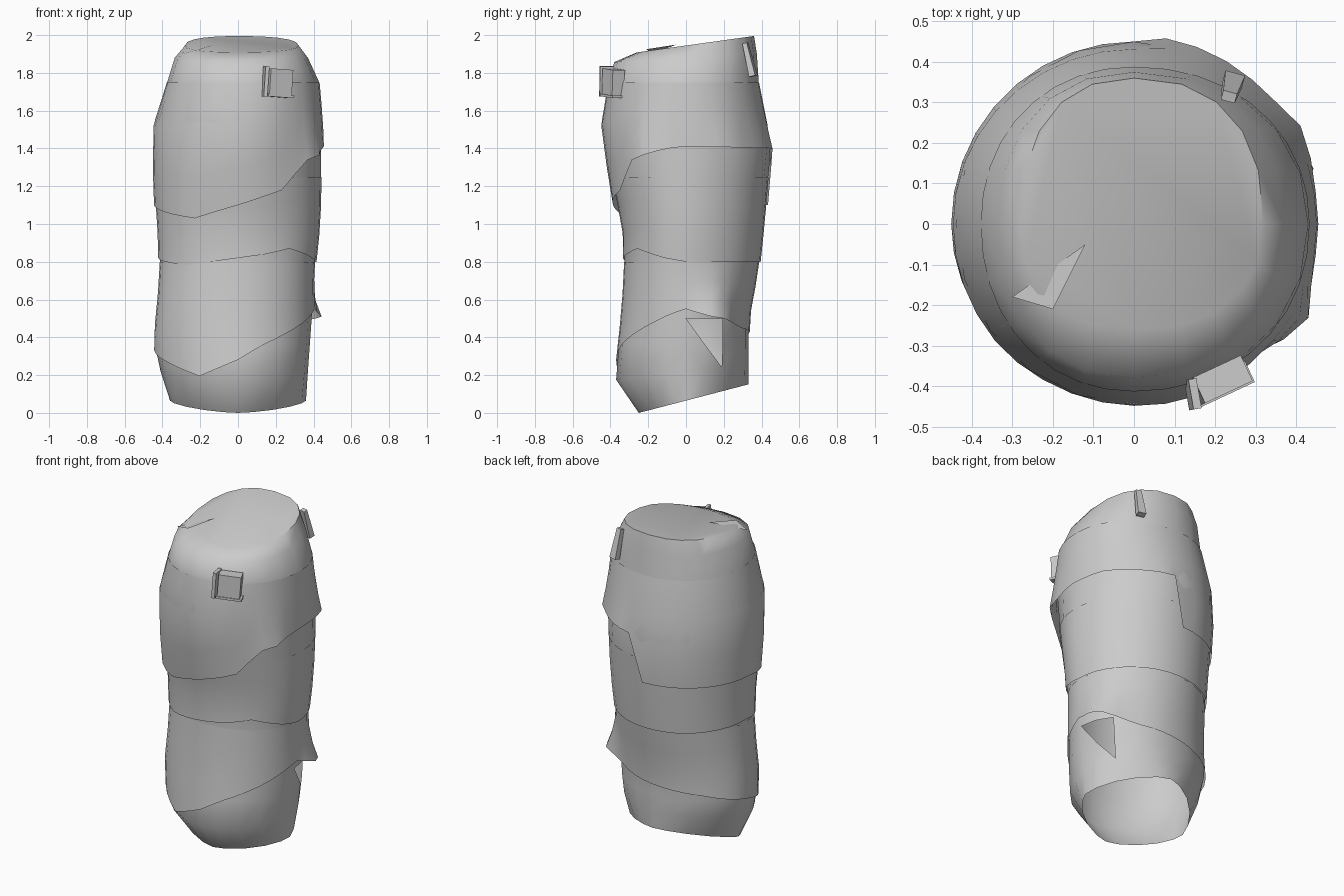
import bpy, bmesh, math
from math import cos, sin, radians, exp, copysign
from mathutils import Vector, Euler

if "Cube" in bpy.data.objects:
    bpy.data.objects.remove(bpy.data.objects["Cube"])

GREY = (0.6, 0.6, 0.6, 1)
mat = bpy.data.materials.new("plain grey")
mat.use_nodes = True
mat.diffuse_color = GREY
mat.node_tree.nodes["Principled BSDF"].inputs["Base Color"].default_value = GREY

# Trunk cross-sections: height, left, right, front, back, tilt, pointedness
RINGS = [(.065, -.36, .36, -.25, .33, .26, 1.3), (.22, -.41, .37, -.37, .33, .12, 1.05),
         (.36, -.44, .38, -.355, .33, 0, 1), (.5, -.43, .39, -.34, .33, 0, 1),
         (.75, -.41, .40, -.325, .38, 0, 1), (1.0, -.42, .43, -.33, .41, 0, 1),
         (1.2, -.44, .44, -.385, .43, 0, 1), (1.4, -.44, .44, -.415, .45, 0, 1),
         (1.55, -.44, .44, -.445, .42, 0, 1), (1.75, -.375, .43, -.41, .385, 0, .95),
         (1.88, -.335, .37, -.38, .375, .06, .9), (1.945, -.28, .32, -.26, .36, .14, .85)]
SEGMENTS = 20


def bump(a, centre, width):
    d = (a - centre + 180) % 360 - 180
    return exp(-(d / width) ** 2)


def surface(a, z, out=0.0):
    """Point on the trunk at an angle in degrees and a nominal height."""
    k = 0
    while k < len(RINGS) - 2 and z > RINGS[k + 1][0]:
        k += 1
    lo, hi = RINGS[k], RINGS[k + 1]
    t = (z - lo[0]) / (hi[0] - lo[0])
    r = [p + (q - p) * t for p, q in zip(lo, hi)]
    c, s = [copysign(abs(f(radians(a))) ** r[6], f(radians(a))) for f in (cos, sin)]
    x = c * (r[2] if c > 0 else -r[1])
    y = s * (r[4] if s > 0 else -r[3])
    p = Vector((x, y, 0)) * (1 + out / 0.42)
    p.z = z + r[5] * y
    return p


def finish(name, bm, angle=40):
    mesh = bpy.data.meshes.new(name)
    bm.to_mesh(mesh)
    bm.free()
    ob = bpy.data.objects.new(name, mesh)
    bpy.context.collection.objects.link(ob)
    mesh.materials.append(mat)
    bpy.ops.object.select_all(action='DESELECT')
    ob.select_set(True)
    bpy.context.view_layer.objects.active = ob
    bpy.ops.object.shade_smooth_by_angle(angle=radians(angle))
    return ob


def bridge(bm, loops):
    for lower, upper in zip(loops, loops[1:]):
        n = len(lower)
        for i in range(n):
            j = (i + 1) % n
            bm.faces.new((lower[i], lower[j], upper[j], upper[i]))


# Hollow trunk, open underneath, closed by a sloping top
bm = bmesh.new()
loops = [[bm.verts.new(surface(360 * i / SEGMENTS, ring[0])) for i in range(SEGMENTS)]
         for ring in RINGS]
bridge(bm, loops)
bm.faces.new(loops[-1])

# Three-cornered hole low on the left side
for f in list(bm.faces):
    c = f.calc_center_median()
    if c.x > 0 and .22 < c.z < .5 and 0 < c.y < .19:
        order = sorted(f.verts, key=lambda v: v.co.y - v.co.z)
        bmesh.utils.face_split(f, order[0], order[-1])
hole = []
for f in bm.faces:
    c = f.calc_center_median()
    if c.x > 0 and .22 < c.z < .5 and 0 < c.y < .19 and c.z > .5 - 1.42 * c.y:
        hole.append(f)
bmesh.ops.delete(bm, geom=hole, context='FACES')
finish("trunk", bm, 55)


def edge_height(edge, a):
    pts = edge + [(edge[0][0] + 360, edge[0][1])]
    for (a0, z0), (a1, z1) in zip(pts, pts[1:]):
        if a0 <= a <= a1:
            return z0 + (z1 - z0) * (a - a0) / (a1 - a0)


def bark_layer(name, top, edge, out, flare=lambda a: 0):
    """Skin around the trunk that lifts away at its ragged lower edge."""
    bm = bmesh.new()
    loops = []
    for t in (0, .3, .65, 1):
        loop = []
        for i in range(36):
            a = i * 10
            low = edge_height(edge, a)
            lift = (out + flare(a) * (1 - t)) * (1 - t) + .002
            loop.append(bm.verts.new(surface(a, low + (top - low) * t, lift)))
        loops.append(loop)
    bridge(bm, loops)
    finish(name, bm)


bark_layer("upper_bark", 1.75,
           [(0, 1.41), (80, 1.40), (90, 1.10), (180, 1.10), (240, 1.03),
            (270, 1.10), (300, 1.18), (320, 1.34), (345, 1.40)],
           .012, lambda a: .02 * bump(a, 270, 40) + .04 * bump(a, 328, 10)
           + .02 * bump(a, 28, 9) + .02 * bump(a, 225, 18))
bark_layer("middle_bark", 1.25,
           [(0, .80), (120, .80), (180, .82), (230, .78), (290, .84),
            (310, .87), (340, .82)], .008)
bark_layer("lower_bark", .8,
           [(0, .55), (10, .53), (20, .51), (30, .50), (60, .45), (130, .40),
            (180, .33), (240, .23), (270, .30), (310, .42), (345, .52)],
           .008, lambda a: .09 * bump(a, 26, 15))


def block(name, centre, size, rotation=(0, 0, 0), taper=1.0):
    bm = bmesh.new()
    bmesh.ops.create_cube(bm, size=1)
    rot = Euler([radians(v) for v in rotation]).to_matrix()
    for v in bm.verts:
        k = taper if v.co.z > 0 else 1
        p = Vector((v.co.x * size[0] * k, v.co.y * size[1] * k, v.co.z * size[2]))
        v.co = rot @ p + Vector(centre)
    return finish(name, bm, 30)


# Square knob on the front, turned outward, with a lip on its inner side
block("front_knob", (.215, -.385, 1.75), (.13, .07, .14), (0, 4, 25))
block("knob_lip", (.145, -.42, 1.755), (.02, .075, .16), (0, 4, 10))
block("knob_sill", (.215, -.39, 1.678), (.15, .07, .014), (0, 4, 25))

# Short twig near the top at the back
block("back_twig", (.24, .335, 1.87), (.05, .035, .18), (14, 0, -15), .7)

# Folded scrap of bark lying on the top
bm = bmesh.new()
corners = [(-.30, -.18, 1.90), (-.20, -.21, 1.925), (-.12, -.05, 1.95)]
bm.faces.new([bm.verts.new(p) for p in corners])
finish("top_flap", bm)
